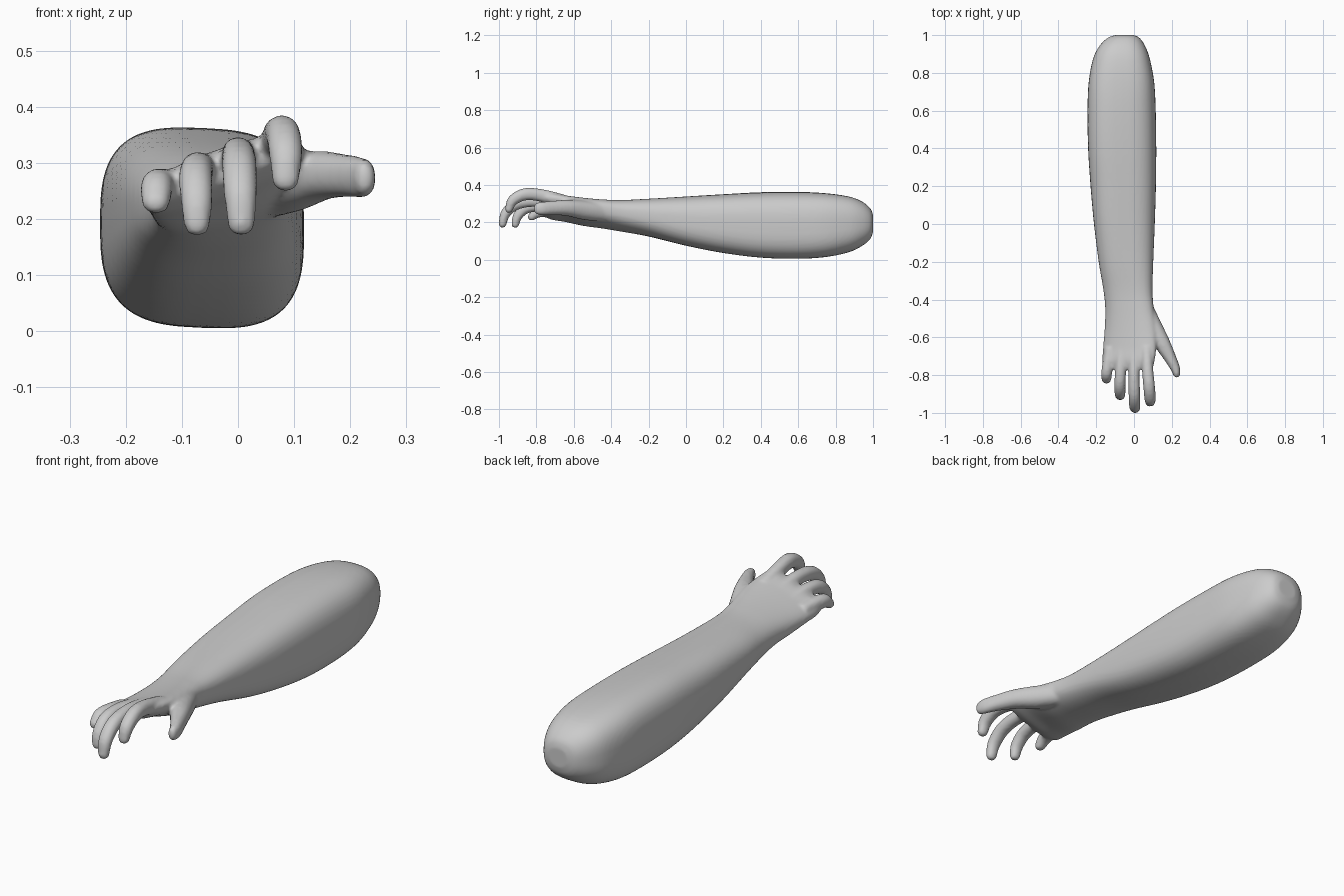
import bpy, bmesh, math
from mathutils import Vector


def spline(rows, steps):
    """Catmull-Rom interpolation through rows of numbers."""
    pts = [Vector(r) for r in rows]
    out = []
    for i in range(len(pts) - 1):
        a, b = pts[max(i - 1, 0)], pts[i]
        c, d = pts[i + 1], pts[min(i + 2, len(pts) - 1)]
        for s in range(steps):
            t = s / steps
            out.append(0.5 * (2 * b + (c - a) * t + (2 * a - 5 * b + 4 * c - d) * t * t
                              + (3 * b - a - 3 * c + d) * t ** 3))
    return out + [pts[-1]]


def skin(bm, rings):
    """Bridge rings of points into a closed tube."""
    loops = [[bm.verts.new(p) for p in r] for r in rings]
    n = len(loops[0])
    for a, b in zip(loops, loops[1:]):
        for i in range(n):
            bm.faces.new((a[i], a[(i + 1) % n], b[(i + 1) % n], b[i]))
    bm.faces.new(loops[0][::-1])
    bm.faces.new(loops[-1])


def oval(n, power):
    """Unit superellipse."""
    pts = []
    for i in range(n):
        a = 2 * math.pi * i / n
        c, s = math.cos(a), math.sin(a)
        pts.append((math.copysign(abs(c) ** (2 / power), c),
                    math.copysign(abs(s) ** (2 / power), s)))
    return pts


def digit(bm, rows, side):
    """Rounded finger along rows of x, y, z, half width, half thickness."""
    path = spline(rows, 6)
    rings = []

    def ring(p, tangent, scale, push):
        w = (side - tangent * side.dot(tangent)).normalized()
        u = w.cross(tangent).normalized()
        c = Vector(p[:3]) + tangent * push
        return [c + w * (x * p[3] * scale) + u * (z * p[4] * scale) for x, z in oval(20, 2.2)]

    for i, p in enumerate(path):
        q, r = path[max(i - 1, 0)], path[min(i + 1, len(path) - 1)]
        tangent = (Vector(r[:3]) - Vector(q[:3])).normalized()
        rings.append(ring(p, tangent, 1, 0))
    for k in range(1, 6):                      # round tip
        a = k * math.pi / 2 / 5.3
        rings.append(ring(p, tangent, math.cos(a), math.sin(a) * p[3]))
    skin(bm, rings)


bm = bmesh.new()

# Forearm, wrist and palm: y, left, right, bottom, top, roundness power, tilt
sections = [
    (1.0, -0.10, 0.00, 0.15, 0.24, 2.2, 0),
    (0.985, -0.14, 0.03, 0.11, 0.275, 2.4, 0),
    (0.94, -0.185, 0.06, 0.073, 0.312, 2.6, 0),
    (0.87, -0.218, 0.085, 0.04, 0.338, 2.8, 0),
    (0.75, -0.24, 0.107, 0.015, 0.355, 3.0, -0.02),
    (0.6, -0.246, 0.115, 0.006, 0.362, 3.0, -0.04),
    (0.4, -0.243, 0.118, 0.012, 0.360, 3.0, -0.04),
    (0.2, -0.230, 0.116, 0.036, 0.350, 2.9, -0.02),
    (0.0, -0.212, 0.110, 0.075, 0.338, 2.8, 0),
    (-0.2, -0.187, 0.102, 0.125, 0.325, 2.6, 0.06),
    (-0.35, -0.162, 0.098, 0.155, 0.315, 2.5, 0.14),
    (-0.45, -0.152, 0.105, 0.175, 0.315, 2.5, 0.20),
    (-0.55, -0.155, 0.118, 0.195, 0.318, 2.5, 0.26),
    (-0.65, -0.163, 0.118, 0.225, 0.322, 2.5, 0.32),
    (-0.72, -0.168, 0.110, 0.24, 0.326, 2.5, 0.34),
    (-0.765, -0.16, 0.100, 0.262, 0.316, 2.3, 0.35),
]
rings = []
for y, x0, x1, z0, z1, power, tilt in spline(sections, 5):
    cx, cz, hx, hz = (x0 + x1) / 2, (z0 + z1) / 2, (x1 - x0) / 2, (z1 - z0) / 2
    rings.append([Vector((cx + x * hx, y, cz + z * hz + tilt * x * hx))
                  for x, z in oval(48, power)])
skin(bm, rings)

# Four curled fingers
X = Vector((1, 0, 0))
digit(bm, [(-0.125, -0.66, 0.25, 0.030, 0.034), (-0.138, -0.74, 0.258, 0.029, 0.032),
           (-0.145, -0.79, 0.255, 0.029, 0.030), (-0.146, -0.822, 0.232, 0.026, 0.022)], X)
digit(bm, [(-0.065, -0.66, 0.27, 0.030, 0.036), (-0.071, -0.77, 0.288, 0.029, 0.032),
           (-0.075, -0.85, 0.278, 0.030, 0.030), (-0.074, -0.898, 0.237, 0.029, 0.026),
           (-0.073, -0.912, 0.192, 0.024, 0.021)], X)
digit(bm, [(0.0, -0.66, 0.29, 0.030, 0.038), (0.0, -0.79, 0.314, 0.029, 0.032),
           (0.002, -0.90, 0.300, 0.031, 0.031), (0.004, -0.963, 0.250, 0.030, 0.027),
           (0.006, -0.980, 0.194, 0.025, 0.021)], X)
digit(bm, [(0.068, -0.66, 0.31, 0.032, 0.040), (0.072, -0.77, 0.343, 0.030, 0.034),
           (0.080, -0.86, 0.350, 0.031, 0.033), (0.085, -0.925, 0.318, 0.030, 0.029),
           (0.085, -0.946, 0.272, 0.025, 0.021)], X)

# Thumb
digit(bm, [(0.045, -0.42, 0.250, 0.045, 0.050), (0.095, -0.54, 0.265, 0.052, 0.052),
           (0.148, -0.63, 0.277, 0.043, 0.044), (0.192, -0.71, 0.277, 0.032, 0.038),
           (0.219, -0.765, 0.274, 0.025, 0.036), (0.226, -0.795, 0.273, 0.019, 0.032)],
      Vector((0.9, -0.4, 0)))

bmesh.ops.recalc_face_normals(bm, faces=bm.faces)
mesh = bpy.data.meshes.new("arm_and_hand")
bm.to_mesh(mesh)
bm.free()
arm = bpy.data.objects.new("arm_and_hand", mesh)
bpy.context.collection.objects.link(arm)

# Fuse the parts into one skin and soften the joins
remesh = arm.modifiers.new("fuse", 'REMESH')
remesh.mode = 'VOXEL'
remesh.voxel_size = 0.008
remesh.use_smooth_shade = True
soften = arm.modifiers.new("soften", 'SMOOTH')
soften.factor = 0.5
soften.iterations = 6

grey = bpy.data.materials.new("light grey")
grey.diffuse_color = (0.6, 0.6, 0.6, 1)
mesh.materials.append(grey)
for p in mesh.polygons:
    p.use_smooth = True
